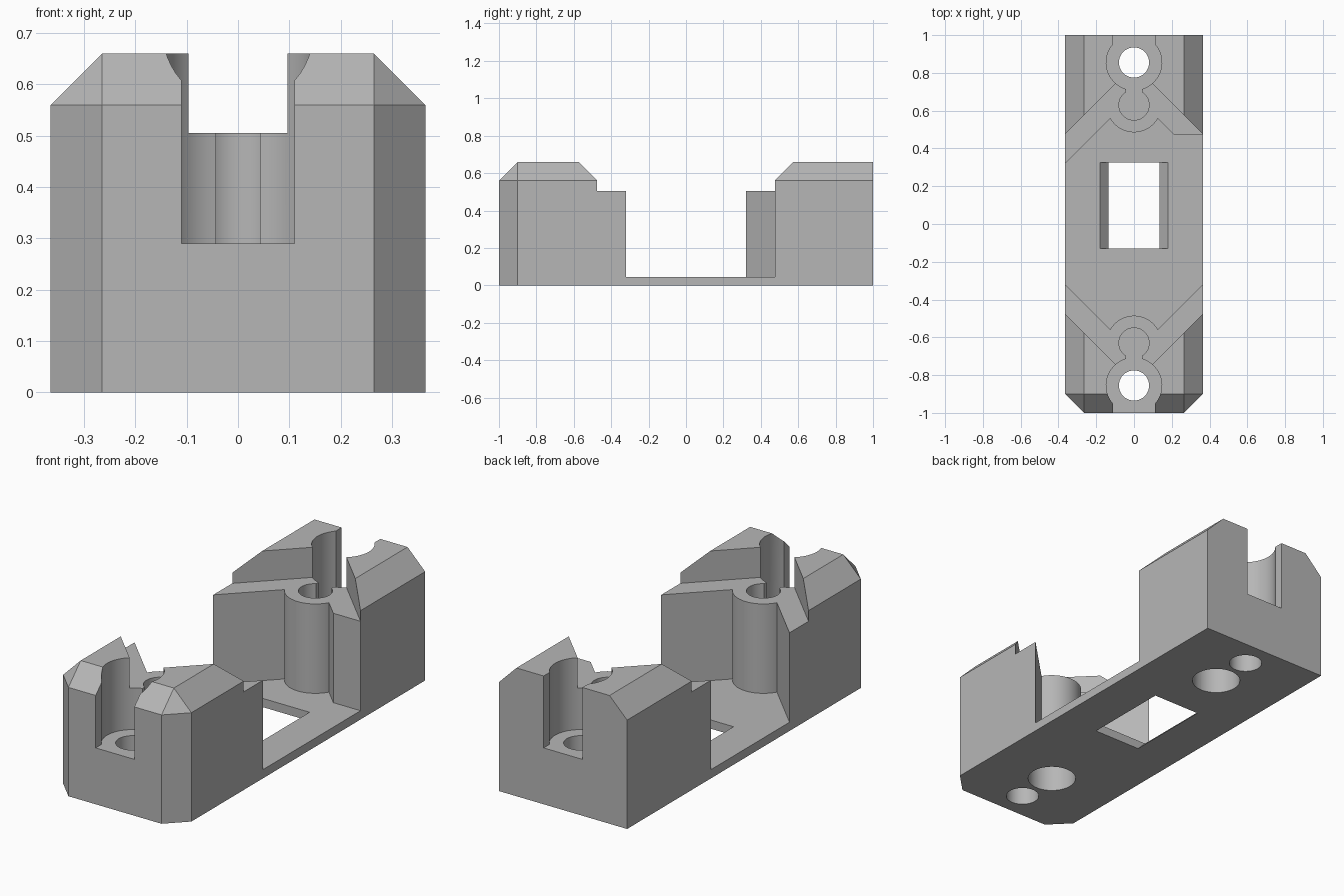
import bpy, bmesh
from math import acos, cos, sin, pi, radians

if "Cube" in bpy.data.objects:
    bpy.data.objects.remove(bpy.data.objects["Cube"])

HALF_W, CHAMFER, TOP = 0.365, 0.10, 0.66
PLATE, LEDGE, FLOOR = 0.045, 0.505, 0.29
SCREW_Y, BOSS_Y = 0.855, 0.63

grey = bpy.data.materials.new("plain grey")
grey.use_nodes = True
colour = (0.47, 0.47, 0.47, 1)
grey.diffuse_color = colour
grey.node_tree.nodes["Principled BSDF"].inputs["Base Color"].default_value = colour


def finish(name, bm):
    bmesh.ops.recalc_face_normals(bm, faces=bm.faces)
    mesh = bpy.data.meshes.new(name)
    bm.to_mesh(mesh)
    bm.free()
    mesh.materials.append(grey)
    obj = bpy.data.objects.new(name, mesh)
    bpy.context.collection.objects.link(obj)
    return obj


def hull(name, points):
    bm = bmesh.new()
    for p in points:
        bm.verts.new(p)
    bmesh.ops.convex_hull(bm, input=bm.verts)
    bmesh.ops.dissolve_limit(bm, angle_limit=radians(1), verts=bm.verts, edges=bm.edges)
    return finish(name, bm)


def prism(name, outline, z0, z1):
    bm = bmesh.new()
    face = bm.faces.new([bm.verts.new((x, y, z0)) for x, y in outline])
    side = bmesh.ops.extrude_face_region(bm, geom=[face])["geom"]
    verts = [v for v in side if isinstance(v, bmesh.types.BMVert)]
    bmesh.ops.translate(bm, verts=verts, vec=(0, 0, z1 - z0))
    return finish(name, bm)


def arc(cy, r, a0, a1, n):
    return [(r * cos(a0 + (a1 - a0) * i / n), cy + r * sin(a0 + (a1 - a0) * i / n))
            for i in range(n + 1)]


def cylinder(name, cy, r, z0, z1):
    return prism(name, arc(cy, r, 0, 2 * pi, 48)[:-1], z0, z1)


def combine(body, tool, operation):
    mod = body.modifiers.new(tool.name, "BOOLEAN")
    mod.operation, mod.solver, mod.object = operation, "EXACT", tool
    bpy.context.view_layer.objects.active = body
    bpy.ops.object.modifier_apply(modifier=mod.name)
    bpy.data.objects.remove(tool)


# Block with chamfered top sides, top front edge and front corners
inner, low = HALF_W - CHAMFER, TOP - CHAMFER
points = []
for s in (-1, 1):
    for z in (0, low):
        points += [(s * inner, -1, z), (s * HALF_W, CHAMFER - 1, z), (s * HALF_W, 1, z)]
    points += [(s * inner, CHAMFER - 1, TOP), (s * inner, 1, TOP)]
body = hull("bracket_body", points)

# Central gap with V-shaped ends, one corner trimmed square
gap = [(-0.465, -0.22), (0, -0.685), (0.465, -0.22), (0.465, 0.475),
       (0.21, 0.475), (0, 0.685), (-0.465, 0.22)]
combine(body, prism("gap_cutter", gap, PLATE, 1), "DIFFERENCE")

# Round bosses standing in the V ends
for s in (-1, 1):
    combine(body, cylinder("boss", s * BOSS_Y, 0.145, 0.02, 0.6), "UNION")

# Wider V step above the ledges
step = [(0, -0.84), (0.5, -0.34), (0.5, 0.34), (0, 0.84), (-0.5, 0.34), (-0.5, -0.34)]
combine(body, prism("ledge_cutter", step, LEDGE, 1), "DIFFERENCE")

# Keyhole pockets: end slot, screw recess, narrow neck and small bore
SLOT, RECESS, NECK, BORE = 0.11, 0.147, 0.043, 0.08
half = [(SLOT, -1.1)]
half += arc(-SCREW_Y, RECESS, -acos(SLOT / RECESS), acos(NECK / RECESS), 16)
half += arc(-BOSS_Y, BORE, -acos(NECK / BORE), pi / 2, 18)
keyhole = half + [(-x, y) for x, y in reversed(half[:-1])]
for s in (-1, 1):
    outline = [(x, -s * y) for x, y in keyhole]
    combine(body, prism("pocket_cutter", outline, FLOOR, 1), "DIFFERENCE")
    combine(body, cylinder("screw_cutter", s * SCREW_Y, 0.08, -0.1, 0.4), "DIFFERENCE")
    combine(body, cylinder("underside_cutter", s * BOSS_Y, 0.117, -0.1, 0.2), "DIFFERENCE")

# Window through the plate with sloping sides
window = [(s * w, y, z) for s in (-1, 1) for y in (-0.13, 0.325)
          for w, z in ((0.115, -0.02), (0.2, PLATE + 0.02))]
combine(body, hull("window_cutter", window), "DIFFERENCE")

# Smooth round walls, sharp edges elsewhere
bpy.ops.object.select_all(action="DESELECT")
body.select_set(True)
bpy.context.view_layer.objects.active = body
bpy.ops.object.shade_smooth_by_angle(angle=radians(25))
